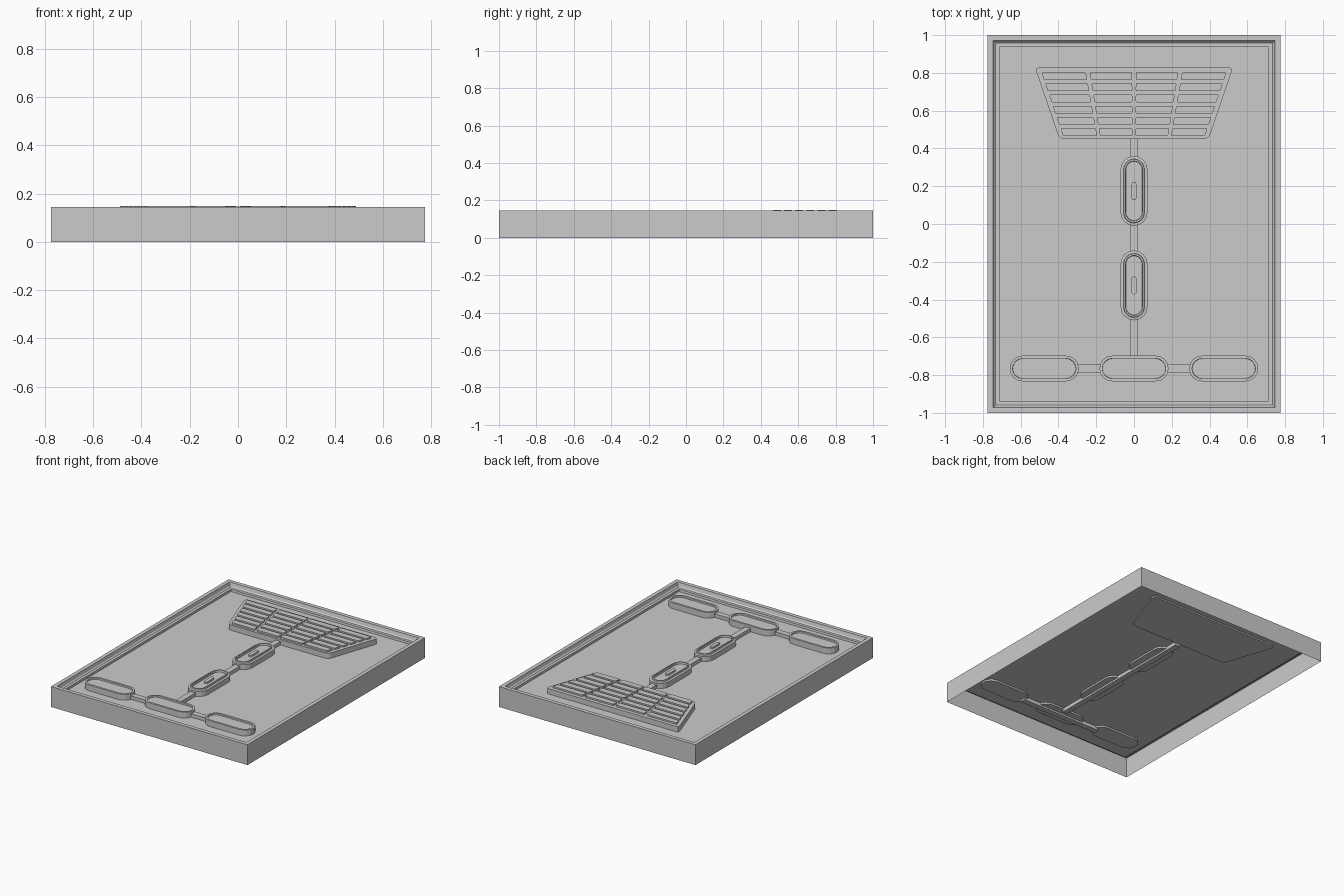
import bpy, math

if "Cube" in bpy.data.objects:
    bpy.data.objects.remove(bpy.data.objects["Cube"])

TOP = 0.145
FLOOR = 0.1


def loft(name, rings, cap_bottom=True):
    """Bridge equal-length outlines (list of (points, z)) and cap the ends."""
    verts, faces = [], []
    n = len(rings[0][0])
    for pts, z in rings:
        verts += [(x, y, z) for x, y in pts]
    for r in range(len(rings) - 1):
        for i in range(n):
            j = (i + 1) % n
            faces.append((r * n + i, r * n + j, (r + 1) * n + j, (r + 1) * n + i))
    faces.append(tuple(range((len(rings) - 1) * n, len(rings) * n)))
    if cap_bottom:
        faces.append(tuple(reversed(range(n))))
    mesh = bpy.data.meshes.new(name)
    mesh.from_pydata(verts, [], faces)
    ob = bpy.data.objects.new(name, mesh)
    bpy.context.collection.objects.link(ob)
    return ob


def rect(hx, hy, cx=0, cy=0):
    return [(cx - hx, cy - hy), (cx + hx, cy - hy), (cx + hx, cy + hy), (cx - hx, cy + hy)]


def pill(cx, cy, half_len, r, vertical, steps=8):
    """Rounded-end outline; half_len includes the round end."""
    pts = []
    for side in (0, 1):
        for k in range(steps + 1):
            a = math.pi * (k / steps + side) - math.pi / 2
            x = r * math.cos(a) + (half_len - r) * (1 - 2 * side)
            y = r * math.sin(a)
            pts.append((cx - y, cy + x) if vertical else (cx + x, cy + y))
    return pts


def rounded(corners, r, steps=4):
    """Round each corner of a polygon with a small curve."""
    pts, n = [], len(corners)
    for i, (x, y) in enumerate(corners):
        ends = []
        for qx, qy in (corners[i - 1], corners[(i + 1) % n]):
            d = math.hypot(qx - x, qy - y)
            ends.append((x + (qx - x) * r / d, y + (qy - y) * r / d))
        (ax, ay), (bx, by) = ends
        for k in range(steps + 1):
            t = k / steps
            u, v, w = (1 - t) ** 2, 2 * t * (1 - t), t * t
            pts.append((u * ax + v * x + w * bx, u * ay + v * y + w * by))
    return pts


# Open-bottomed tray with stepped rim
steps = [(0, 0), (0, TOP), (0.028, TOP), (0.034, 0.122), (0.042, 0.115), (0.062, 0.115), (0.064, FLOOR)]
loft("tray_panel", [(rect(0.775 - d, 1 - d), z) for d, z in steps], cap_bottom=False)

# Connecting ridges
loft("long_ridge", [(rect(0.02, 0.58, 0, -0.13), z) for z in (0.075, 0.125)])
loft("cross_ridge", [(rect(0.32, 0.02, 0, -0.765), z) for z in (0.075, 0.125)])

# Three dished pads along the front
for label, cx in (("left", -0.475), ("middle", 0), ("right", 0.475)):
    loft(label + "_pad", [(pill(cx, -0.765, 0.183 - d, 0.068 - d, False), z)
                          for d, z in ((0, 0.088), (0, 0.142), (0.015, 0.142), (0.016, 0.132))])

# Two ringed pads on the centre line, each with a small raised key
for label, cy in (("rear", 0.175), ("front", -0.325)):
    loft(label + "_ring_pad", [(pill(0, cy, 0.185 - d, 0.071 - d, True), z)
                               for d, z in ((0, 0.088), (0, 0.136), (0.015, 0.138), (0.017, 0.147),
                                            (0.026, 0.147), (0.028, 0.134))])
    loft(label + "_ring_key", [(pill(0, cy, 0.048, 0.013, True), z) for z in (0.13, 0.146)])

# Tapered grille base
loft("grille_base", [(rounded([(-0.395, 0.45), (0.395, 0.45), (0.525, 0.83), (-0.525, 0.83)], 0.03), z)
                     for z in (0.09, 0.138)])


# Rows of raised grille bars that follow the taper
def half_width(y):
    return 0.37 + (y - 0.45) * 0.34


for row in range(6):
    y0 = 0.465 + row * 0.0595
    y1 = y0 + 0.042
    for col in range(4):
        f0 = -1 + col * 0.5 + (0.02 if col else 0)
        f1 = -0.5 + col * 0.5 - (0.02 if col < 3 else 0)
        a, b = half_width(y0), half_width(y1)
        outline = rounded([(f0 * a, y0), (f1 * a, y0), (f1 * b, y1), (f0 * b, y1)], 0.008, 2)
        loft("grille_bar", [(outline, 0.136), (outline, 0.149)])
